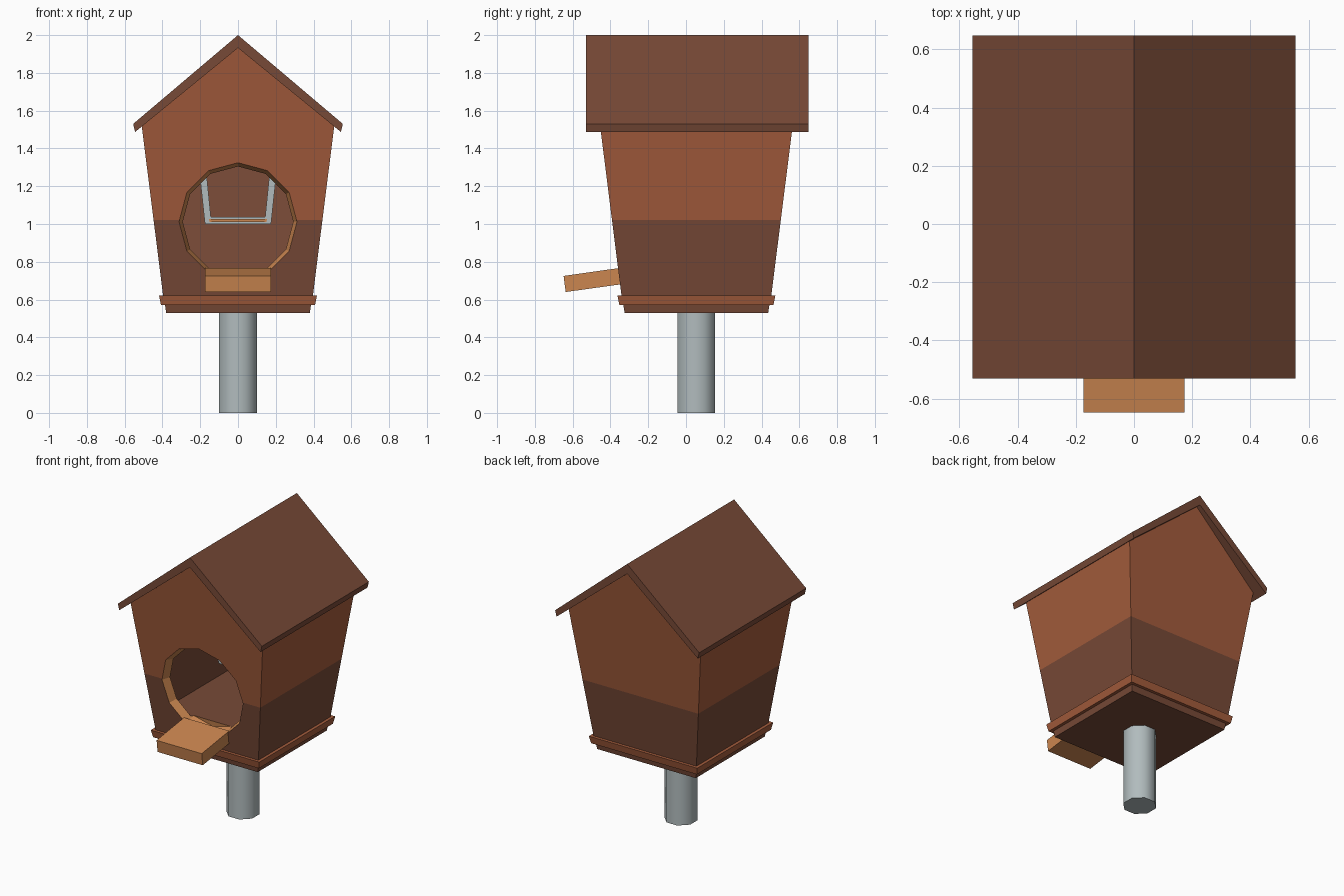
import bpy, bmesh, math

if "Cube" in bpy.data.objects:
    bpy.data.objects.remove(bpy.data.objects["Cube"])

CY = 0.055            # y centre of the house


def material(name, rgb):
    m = bpy.data.materials.new(name)
    m.diffuse_color = (*rgb, 1)
    m.use_nodes = True
    m.node_tree.nodes["Principled BSDF"].inputs["Base Color"].default_value = m.diffuse_color
    return m


light = material("light brown wood", (0.37, 0.107, 0.045))
dark = material("dark brown wood", (0.187, 0.068, 0.038))
orange = material("orange wood", (0.60, 0.24, 0.08))
grey = material("grey metal", (0.44, 0.50, 0.51))


def loft(name, rings, mats, index=0, split=None):
    """Closed solid through rings of points; split = height of a colour change."""
    bm = bmesh.new()
    vs = [[bm.verts.new(p) for p in r] for r in rings]
    n = len(rings[0])
    for a, b in zip(vs, vs[1:]):
        for i in range(n):
            bm.faces.new((a[i], a[(i + 1) % n], b[(i + 1) % n], b[i]))
    bm.faces.new(vs[0])
    bm.faces.new(vs[-1])
    if split:
        bmesh.ops.bisect_plane(bm, geom=bm.verts[:] + bm.edges[:] + bm.faces[:],
                               plane_co=(0, 0, split), plane_no=(0, 0, 1))
    bmesh.ops.recalc_face_normals(bm, faces=bm.faces[:])
    for f in bm.faces:
        f.material_index = index
        if split and f.calc_center_median().z < split:
            f.material_index = 1
    me = bpy.data.meshes.new(name)
    bm.to_mesh(me)
    bm.free()
    for m in mats:
        me.materials.append(m)
    ob = bpy.data.objects.new(name, me)
    bpy.context.collection.objects.link(ob)
    return ob


def extrude_x(name, profile, x0, x1, mat):
    return loft(name, [[(x, y, z) for y, z in profile] for x in (x0, x1)], [mat])


def extrude_y(name, profile, y0, y1, mat):
    return loft(name, [[(x, y, z) for x, z in profile] for y in (y0, y1)], [mat])


def square(h, z):
    return [(sx * h, CY + sy * h, z) for sx, sy in ((-1, -1), (1, -1), (1, 1), (-1, 1))]


def circle(r, z, n=8):
    return [(r * math.cos((i + 0.5) * math.tau / n), CY + r * math.sin((i + 0.5) * math.tau / n), z)
            for i in range(n)]


def half(z):
    """Half width of the flared house at a height."""
    return 0.397 + (z - 0.625) * 0.126


def house_rings(inset, zb, ze, zp):
    prof = [(-half(zb) + inset, zb), (half(zb) - inset, zb), (half(ze) - inset, ze),
            (0, zp), (-half(ze) + inset, ze)]
    return [[(x, CY + s * (half(z) - inset), z) for x, z in prof] for s in (-1, 1)]


# Walls: flared house, dark below and light above, hollowed out, with a round entrance
wood = [light, dark, orange]
walls = loft("walls", house_rings(0, 0.6, 1.525, 1.94), wood, split=1.02)
cavity = loft("cavity_cutter", house_rings(0.06, 0.765, 1.46, 1.87), wood, index=1)


def hole_ring(r, depth):
    pts = []
    for i in range(12):
        a = i * math.tau / 12
        z = 1.012 + r * math.cos(a)
        pts.append((r * math.sin(a), CY - half(z) + depth, z))
    return pts


hole = loft("entrance_cutter", [hole_ring(0.319, -0.02), hole_ring(0.286, 0.08)], wood, index=2)
for cutter in (cavity, hole):
    cutter.hide_render = True
    mod = walls.modifiers.new("cut", 'BOOLEAN')
    mod.operation = 'DIFFERENCE'
    mod.solver = 'EXACT'
    mod.object = cutter
    bpy.context.view_layer.objects.active = walls
    bpy.ops.object.modifier_apply(modifier=mod.name)
    bpy.data.objects.remove(cutter)

# Roof: bent slab over the gable
extrude_y("roof", [(0, 2.0), (0.555, 1.53), (0.545, 1.487), (0, 1.932), (-0.545, 1.487), (-0.555, 1.53)],
          -0.53, 0.648, dark)

# Base trim and underside slab
loft("base_trim", [square(0.408, 0.572), square(0.418, 0.622)], [light])
loft("base_slab", [square(0.38, 0.528), square(0.387, 0.575)], [dark])

# Tilted landing board
extrude_x("landing_board", [(-0.648, 0.725), (-0.637, 0.64), (-0.335, 0.682), (-0.345, 0.768)],
          -0.174, 0.174, orange)

# Pole
pole = loft("pole", [circle(0.108, 0), circle(0.108, 0.54)], [grey])
bpy.ops.object.select_all(action='DESELECT')
pole.select_set(True)
bpy.context.view_layer.objects.active = pole
bpy.ops.object.shade_smooth_by_angle(angle=math.radians(50))

# Swing hanging inside: grey hangers and bar with a wooden strip
for side, s in (("left", -1), ("right", 1)):
    extrude_y("swing_hanger_" + side, [(s * 0.14, 1.0), (s * 0.175, 1.0), (s * 0.255, 1.75), (s * 0.215, 1.75)],
              CY - 0.02, CY + 0.02, grey)
extrude_y("swing_bar", [(-0.15, 1.0), (0.15, 1.0), (0.15, 1.037), (-0.15, 1.037)], CY - 0.018, CY + 0.018, grey)
extrude_y("swing_strip", [(-0.15, 1.01), (0.15, 1.01), (0.155, 1.027), (-0.155, 1.027)],
          CY - 0.026, CY - 0.017, orange)
